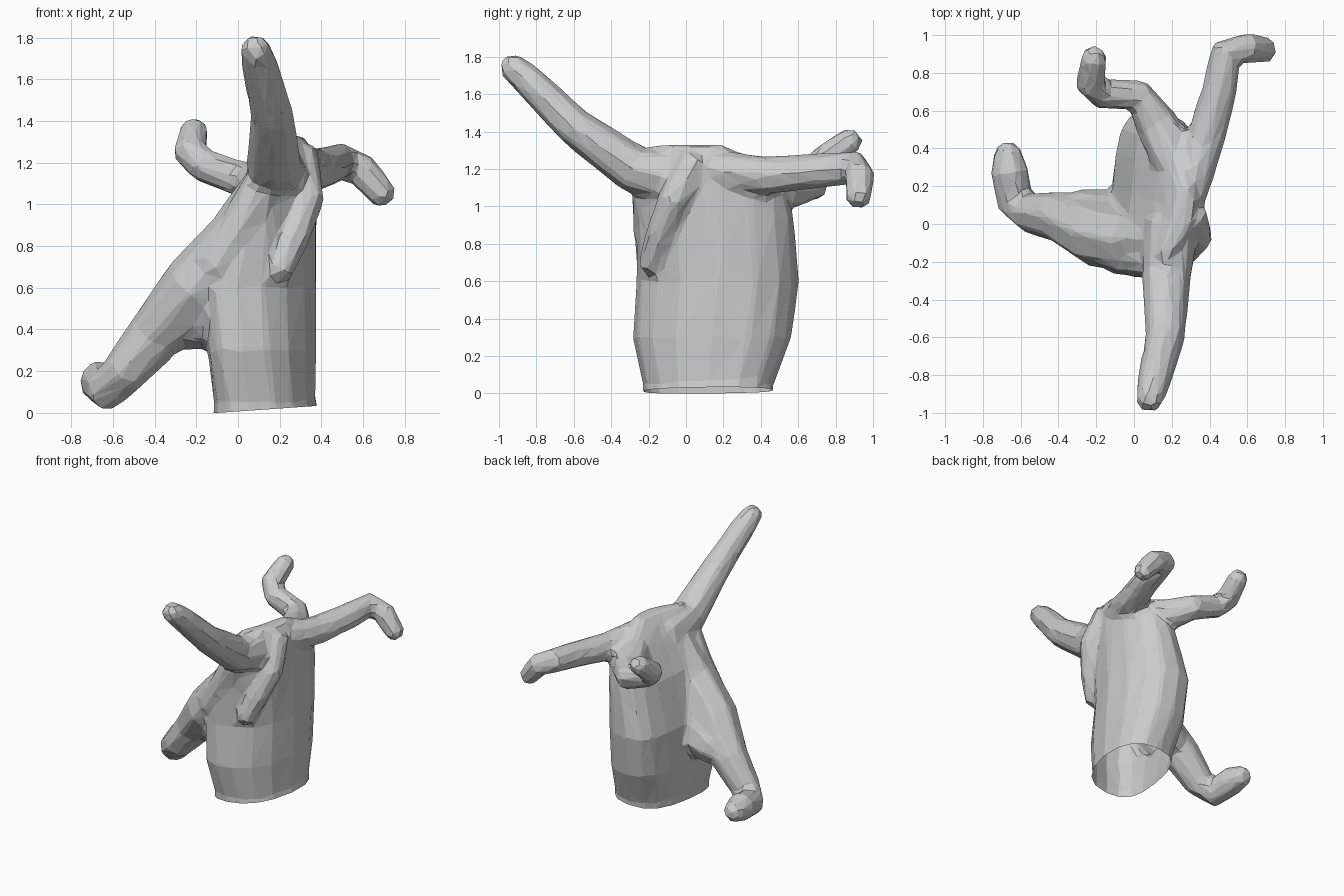
import bpy, bmesh
from math import cos, sin, pi, copysign
from mathutils import Vector

if "Cube" in bpy.data.objects:
    bpy.data.objects.remove(bpy.data.objects["Cube"])

bm = bmesh.new()


def loft(rings):
    """Skin a list of equal rings into a closed body."""
    loops = [[bm.verts.new(p) for p in r] for r in rings]
    n = len(loops[0])
    for a, b in zip(loops, loops[1:]):
        for i in range(n):
            j = (i + 1) % n
            bm.faces.new((a[i], a[j], b[j], b[i]))
    bm.faces.new(loops[0][::-1])
    bm.faces.new(loops[-1])


def finger(path, sides=8):
    """Round tube along (x, y, z, radius) points with a blunt tip."""
    pts = [Vector(p[:3]) for p in path]
    rad = [p[3] * 1.06 for p in path]
    end = (pts[-1] - pts[-2]).normalized()
    pts.append(pts[-1] + end * rad[-1] * 0.6)
    rad.append(rad[-1] * 0.55)
    rings, u = [], None
    for i, p in enumerate(pts):
        t = (pts[min(i + 1, len(pts) - 1)] - pts[max(i - 1, 0)]).normalized()
        u = t.orthogonal() if u is None else u - t * u.dot(t)
        u.normalize()
        v = t.cross(u)
        rings.append([p + (u * cos(2 * pi * k / sides) + v * sin(2 * pi * k / sides)) * rad[i]
                      for k in range(sides)])
    loft(rings)


def section(z, cx, cy, rx, ry, bend, skew, sides=16):
    """Squarish palm section, bent and skewed towards the thumb side."""
    ring = []
    for i in range(sides):
        t = 2 * pi * i / sides
        c, s = (copysign(abs(w) ** 0.8, w) for w in (cos(t), sin(t)))
        ring.append((cx + rx * c - bend * s * s + skew * s, cy + ry * s, z))
    return ring


# Palm and wrist: z, centre x, centre y, half x, half y, bend, skew
loft([section(*p) for p in (
    (-0.12, 0.16, 0.115, 0.27, 0.345, 0.02, 0.05),
    (0.05, 0.135, 0.12, 0.235, 0.35, 0.03, 0.05),
    (0.30, 0.125, 0.14, 0.25, 0.425, 0.06, 0.05),
    (0.60, 0.13, 0.17, 0.245, 0.435, 0.09, 0.05),
    (0.95, 0.18, 0.155, 0.195, 0.42, 0.07, 0.05),
    (1.18, 0.24, 0.12, 0.13, 0.38, 0.06, 0.06),
    (1.33, 0.25, 0.01, 0.05, 0.19, 0.04, 0.06))])

# Index finger, raised forward
finger([(0.2, 0.0, 1.14, 0.14), (0.17, -0.28, 1.2, 0.125), (0.165, -0.6, 1.43, 0.1),
        (0.105, -0.84, 1.67, 0.085), (0.08, -0.94, 1.755, 0.07)])
# Middle finger, curled down over the back of the hand
finger([(0.28, 0.06, 1.25, 0.1), (0.335, -0.07, 1.03, 0.08),
        (0.27, -0.14, 0.85, 0.075), (0.2, -0.19, 0.68, 0.065)])
# Ring finger, stretched backward
finger([(0.27, 0.12, 1.2, 0.1), (0.37, 0.42, 1.165, 0.1), (0.45, 0.7, 1.19, 0.09),
        (0.49, 0.91, 1.21, 0.085), (0.6, 0.93, 1.16, 0.08), (0.7, 0.92, 1.04, 0.068)])
# Little finger, bent up behind the palm
finger([(0.22, 0.33, 1.12, 0.12), (0.12, 0.53, 1.09, 0.11), (0.02, 0.68, 1.12, 0.085),
        (-0.17, 0.69, 1.19, 0.08), (-0.23, 0.74, 1.25, 0.08), (-0.21, 0.89, 1.36, 0.068)])
# Thumb, its pad and the web up to the index finger
finger([(0.17, -0.08, 1.12, 0.12), (0.02, -0.1, 0.84, 0.16), (-0.2, -0.05, 0.59, 0.17),
        (-0.4, 0.04, 0.37, 0.13), (-0.55, 0.06, 0.19, 0.105), (-0.63, 0.12, 0.115, 0.1),
        (-0.66, 0.28, 0.15, 0.1), (-0.67, 0.39, 0.15, 0.07)])
finger([(0.05, -0.05, 0.5, 0.2), (-0.12, 0.0, 0.49, 0.18), (-0.31, 0.07, 0.42, 0.12)])
finger([(0.12, -0.2, 1.1, 0.09), (0.02, -0.18, 0.9, 0.1), (-0.1, -0.14, 0.7, 0.12)])

bmesh.ops.recalc_face_normals(bm, faces=bm.faces)
mesh = bpy.data.meshes.new("hand")
bm.to_mesh(mesh)
bm.free()
hand = bpy.data.objects.new("hand", mesh)
bpy.context.collection.objects.link(hand)

# Fuse the parts into one faceted low-poly skin
m = hand.modifiers.new("fuse", 'REMESH')
m.mode = 'VOXEL'
m.voxel_size = 0.02
m = hand.modifiers.new("soften", 'SMOOTH')
m.factor, m.iterations = 0.5, 8
m = hand.modifiers.new("facet", 'DECIMATE')
m.ratio = 0.04
dg = bpy.context.evaluated_depsgraph_get()
fused = bpy.data.meshes.new_from_object(hand.evaluated_get(dg))
hand.modifiers.clear()

# Cut the wrist open, slightly slanted, at the floor
bm = bmesh.new()
bm.from_mesh(fused)
bmesh.ops.bisect_plane(bm, geom=bm.verts[:] + bm.edges[:] + bm.faces[:],
                       plane_co=(-0.1, 0, 0), plane_no=(-0.07, 0, 1), clear_inner=True)
for f in bm.faces:
    f.smooth = False
bm.to_mesh(fused)
bm.free()
hand.data = fused
